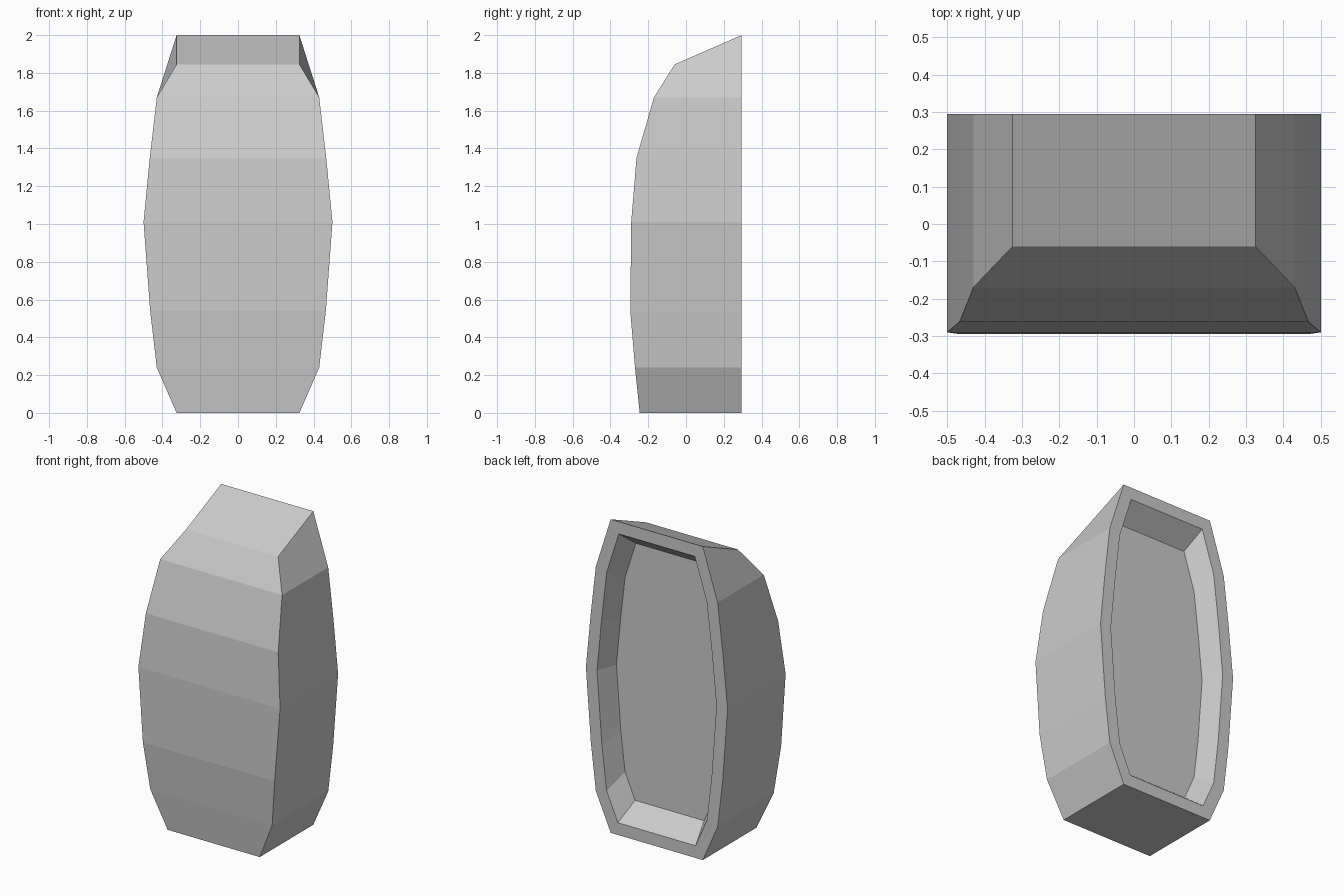
import bpy, bmesh
from mathutils import Vector

if "Cube" in bpy.data.objects:
    bpy.data.objects.remove(bpy.data.objects["Cube"])

BACK = 0.295
# silhouette rows: half width, front y, front z, back z
ROWS = [(0.325, -0.245, 0.0, 0.0), (0.43, -0.27, 0.24, 0.24),
        (0.465, -0.295, 0.54, 0.54), (0.5, -0.29, 1.01, 1.01),
        (0.467, -0.262, 1.35, 1.35), (0.43, -0.17, 1.67, 1.67),
        (0.325, -0.06, 1.845, 2.0)]

bm = bmesh.new()

# Bowed shell: one four-cornered ring per row, bridged on front and both sides
rings = []
for w, yf, zf, zb in ROWS:
    rings.append([bm.verts.new(p) for p in
                  ((-w, yf, zf), (w, yf, zf), (w, BACK, zb), (-w, BACK, zb))])
for a, b in zip(rings, rings[1:]):
    for i, j in ((0, 1), (1, 2), (3, 0)):
        bm.faces.new((a[i], a[j], b[j], b[i]))
bm.faces.new(rings[0][::-1])
bm.faces.new(rings[-1])

# Flat back as a single outline face
back = bm.faces.new([r[2] for r in rings][::-1] + [r[3] for r in rings])
bmesh.ops.recalc_face_normals(bm, faces=bm.faces[:])

# Rim, then tapered recess
bmesh.ops.inset_region(bm, faces=[back], thickness=0.078, use_even_offset=True)
bmesh.ops.inset_region(bm, faces=[back], thickness=0.0001, use_even_offset=True)
for v in back.verts:
    v.co = Vector((v.co.x * 0.89, BACK - 0.13, 1 + (v.co.z - 1) * 0.89))

bmesh.ops.recalc_face_normals(bm, faces=bm.faces[:])
mesh = bpy.data.meshes.new("hollow_backed_shell")
bm.to_mesh(mesh)
bm.free()
bpy.context.collection.objects.link(bpy.data.objects.new("hollow_backed_shell", mesh))
